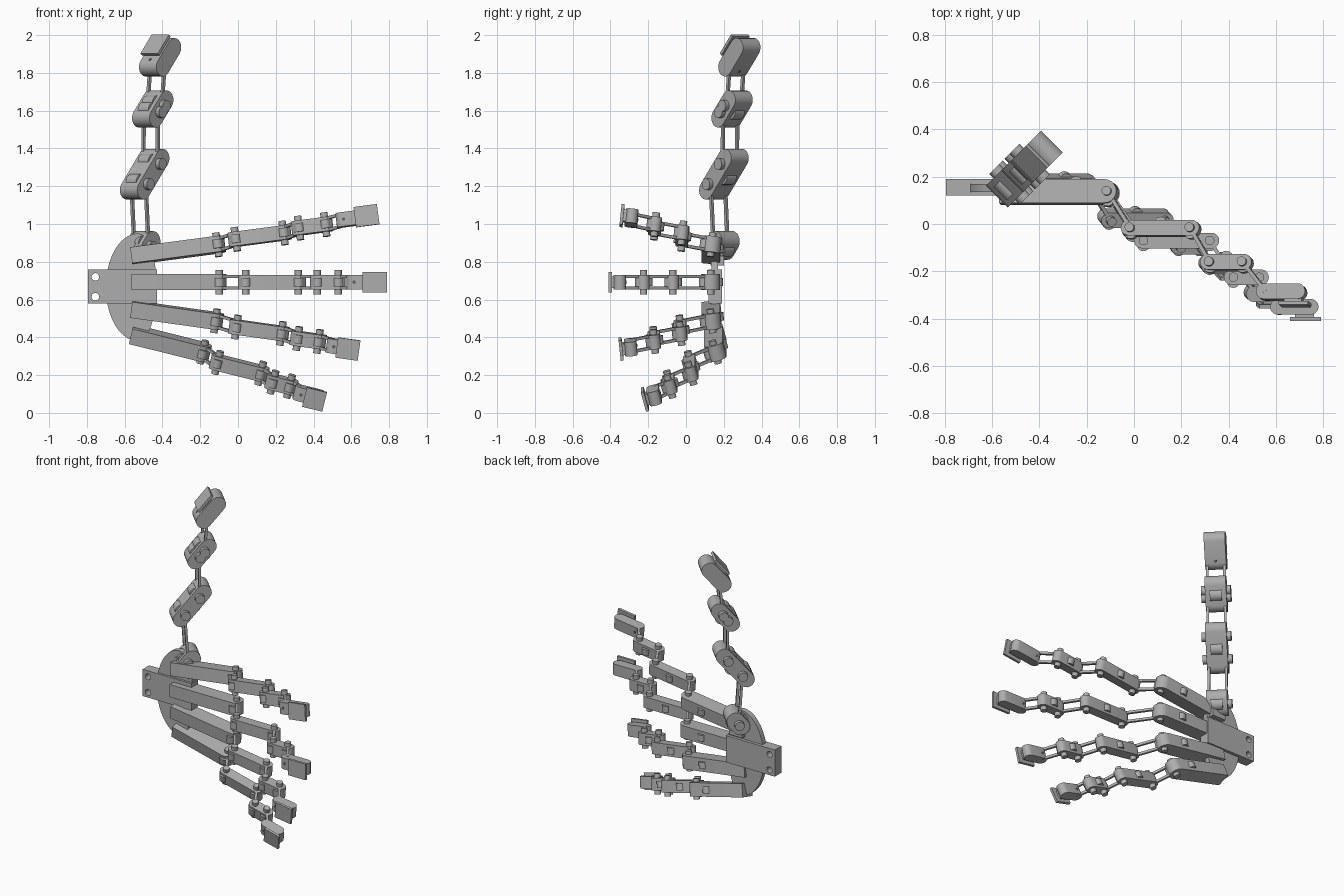
import bpy
from math import pi, sin, cos, radians
from mathutils import Matrix, Vector

cube = bpy.data.objects.get("Cube")
if cube:
    bpy.data.objects.remove(cube, do_unlink=True)


def material(name, value):
    m = bpy.data.materials.new(name)
    m.use_nodes = True
    m.diffuse_color = (value, value, value, 1)
    m.node_tree.nodes["Principled BSDF"].inputs["Base Color"].default_value = (value, value, value, 1)
    return m


grey = material("metal grey", 0.42)
dark = material("screw grey", 0.12)
parts = []


def prism(name, pts, low, high, frame, mat=grey):
    """Extrude an x-y outline along local z, placed by a frame matrix."""
    n = len(pts)
    verts = [frame @ Vector((x, y, z)) for z in (low, high) for x, y in pts]
    faces = [tuple(reversed(range(n))), tuple(range(n, 2 * n))]
    faces += [(i, (i + 1) % n, n + (i + 1) % n, n + i) for i in range(n)]
    mesh = bpy.data.meshes.new(name)
    mesh.from_pydata(verts, [], faces)
    mesh.materials.append(mat)
    obj = bpy.data.objects.new(name, mesh)
    bpy.context.collection.objects.link(obj)
    parts.append(obj)
    return obj


def arc(cx, cy, rx, ry, start, end, steps=10):
    return [(cx + rx * cos(a), cy + ry * sin(a))
            for a in (start + (end - start) * i / steps for i in range(steps + 1))]


def rect(x0, x1, y0, y1):
    return [(x0, y0), (x1, y0), (x1, y1), (x0, y1)]


def disc(name, x, y, r, low, high, frame, mat=grey):
    return prism(name, arc(x, y, r, r, 0, 2 * pi, 20)[:-1], low, high, frame, mat)


def stadium(x0, x1, y, t, square=False):
    r = t / 2
    tail = [(x0, y + r), (x0, y - r)] if square else arc(x0 + r, y, r, r, pi / 2, 3 * pi / 2)
    return arc(x1 - r, y, r, r, -pi / 2, pi / 2) + tail


def bar(name, a, b, z, frame, t):
    """Thin rod joining two pivots."""
    d = (Vector(b) - Vector(a)).normalized() * t
    s = Vector((-d.y, d.x))
    a, b = Vector(a), Vector(b)
    prism(name, [a - s, b - s, b + s, a + s], z - t, z + t, frame)


def chain(name, frame, links, plate, width, thick, inset, root_thick, square):
    """Stepped links, each joined to the next by a pair of rods."""
    half = width / 2
    last = len(links) - 1
    for i, (x0, x1, y) in enumerate(links):
        t = root_thick if i == 0 else thick
        w = half * (1.12 if i == 0 and square else 1)
        prism(f"{name}_link_{i}", stadium(x0, x1, y, t, square and i == 0), -w, w, frame)
        # pivots with hinge drums on the front and pins through the sides
        pivots = [] if i == last else [x1 - inset]
        if 0 < i < last:
            pivots.append(x0 + inset)
        drum = thick * 0.42
        for x in pivots:
            disc(f"{name}_drum", x, y - t / 2 + drum - 0.012, drum, -half * 0.6, half * 0.6, frame)
            disc(f"{name}_pin", x, y, thick * 0.3, -half - 0.026, half + 0.026, frame)
        # actuator drum on the back
        if i < last:
            mid = x0 + (x1 - x0) * (0.65 if i == 0 and square else 0.5)
            disc(f"{name}_actuator", mid, y + t / 2 - drum + 0.015, drum, -half * 0.55, half * 0.55, frame)
        # rods to the next link
        if i < last:
            nx, _, ny = links[i + 1]
            for side in (-1, 1):
                bar(f"{name}_rod", (x1 - inset, y), (nx + inset, ny), side * half * 0.82, frame, 0.008)
    # fingertip pad and its screw
    x0, x1, y = links[last]
    face = y - thick / 2
    pad = max(half, 0.054)
    prism(f"{name}_pad_mount", rect(plate[0] + 0.02, plate[1] - 0.03, face - 0.012, y), -half * 0.8, half * 0.8, frame)
    prism(f"{name}_pad", rect(plate[0], plate[1], face - 0.026, face - 0.01), -pad, pad, frame)
    upright = frame @ Matrix.Rotation(pi / 2, 4, "X")
    disc(f"{name}_screw", x0 + thick * 0.6, 0, 0.009, -y - thick / 2 - 0.002, -y + thick / 2 + 0.002, upright, dark)


# four fingers: origin, slope, roll, links (start, end, step), pad span
fingers = {
    "index_finger": ((-0.565, 0.135, 0.83), 7.5, -6,
                     [(0, 0.5, 0), (0.52, 0.855, -0.155), (0.86, 1.08, -0.3), (1.1, 1.31, -0.425)], (1.2, 1.325)),
    "middle_finger": ((-0.565, 0.13, 0.692), 0, 0,
                      [(0, 0.505, 0), (0.565, 0.925, -0.2), (0.945, 1.135, -0.355), (1.14, 1.345, -0.48)], (1.225, 1.355)),
    "ring_finger": ((-0.565, 0.135, 0.55), -8, 6,
                    [(0, 0.49, 0), (0.525, 0.845, -0.165), (0.855, 1.045, -0.305), (1.05, 1.215, -0.43)], (1.105, 1.225)),
    "little_finger": ((-0.565, 0.155, 0.417), -14, 15,
                      [(0, 0.43, 0), (0.44, 0.755, -0.135), (0.75, 0.92, -0.25), (0.91, 1.07, -0.335)], (0.97, 1.08)),
}
for name, (origin, slope, roll, links, plate) in fingers.items():
    frame = (Matrix.Translation(origin) @ Matrix.Rotation(radians(-slope), 4, "Y")
             @ Matrix.Rotation(radians(roll), 4, "X"))
    chain(name, frame, links, plate, 0.076, 0.066, 0.04, 0.1, True)

# thumb: links lean diagonally while its rods stand upright
lean = radians(50)
out = Vector((1, 1, 0)).normalized()
up = Vector((0, 0, 1))
u = out * cos(lean) + up * sin(lean)
v = out * sin(lean) - up * cos(lean)
frame = Matrix((u, v, u.cross(v))).transposed().to_4x4()
frame.translation = (-0.5, 0.195, 0.9)
thumb = [(-0.1, 0.065, 0), (0.124, 0.444, -0.228), (0.475, 0.7, -0.403), (0.715, 0.95, -0.537)]
chain("thumb", frame, thumb, (0.795, 0.925), 0.13, 0.1, 0.09, 0.11, False)

# palm disc and wrist block, extruded front to back
upright = Matrix.Rotation(pi / 2, 4, "X")
palm = arc(-0.53, 0.665, 0.17, 0.285, pi / 2, 3 * pi / 2, 20) + arc(-0.53, 0.665, 0.1, 0.285, -pi / 2, pi / 2, 20)[1:-1]
prism("palm", palm, -0.17, -0.135, upright)
prism("thumb_mount", rect(-0.56, -0.46, 0.78, 0.9), -0.2, -0.13, upright)
wrist = prism("wrist_block", rect(-0.795, -0.43, 0.58, 0.76), -0.19, -0.12, upright)
for z in (0.615, 0.72):
    cutter = disc("bolt_hole_cutter", -0.755, z, 0.02, -0.3, 0, upright)
    cutter.hide_render = True
    cutter.hide_viewport = True
    parts.remove(cutter)
    mod = wrist.modifiers.new("bolt_hole", "BOOLEAN")
    mod.operation = "DIFFERENCE"
    mod.object = cutter

# smooth the rounded ends, keep the edges sharp
bpy.ops.object.select_all(action="DESELECT")
for obj in parts:
    obj.select_set(True)
bpy.context.view_layer.objects.active = parts[0]
bpy.ops.object.shade_smooth_by_angle(angle=radians(35))
